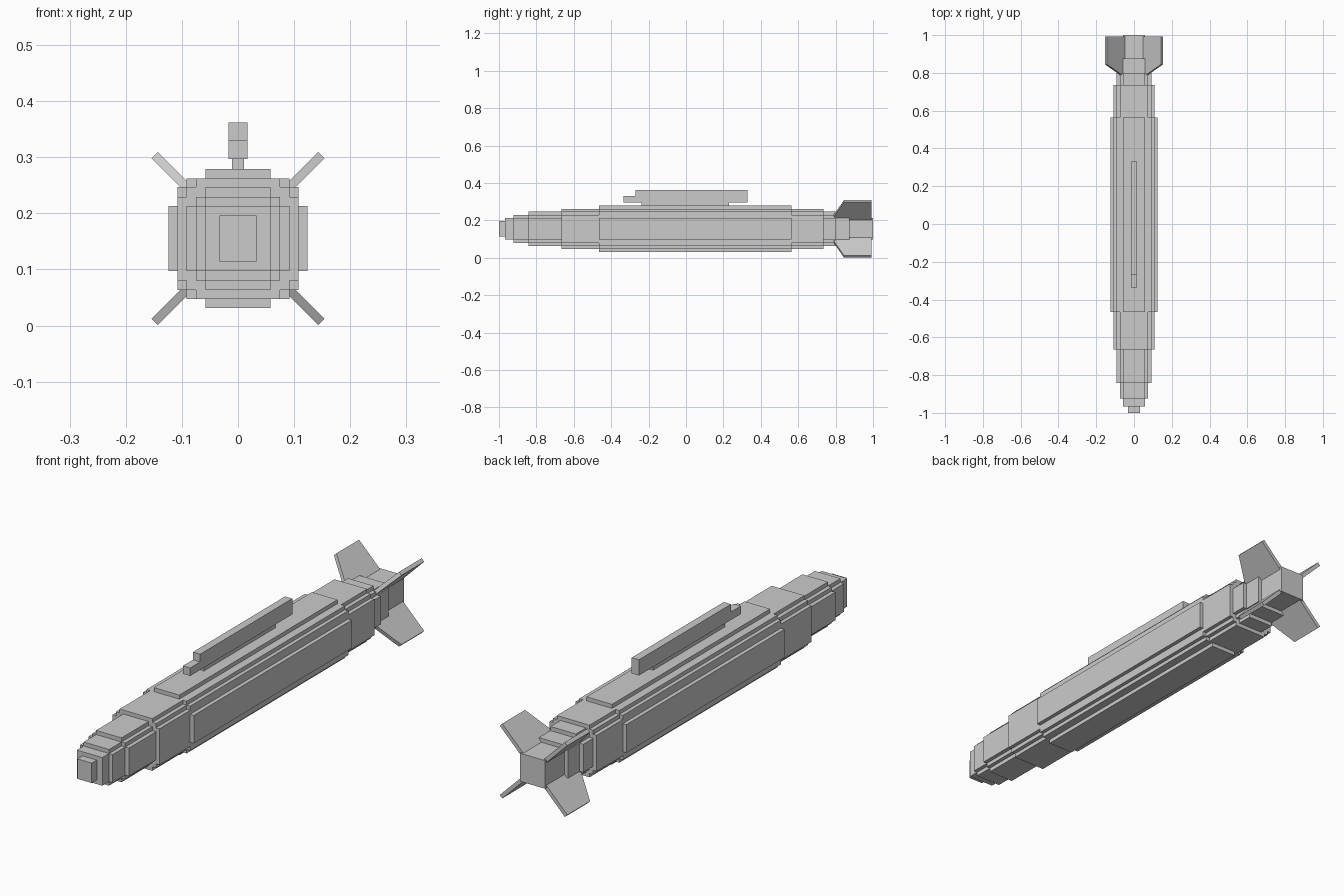
import bpy, bmesh
from math import radians
from mathutils import Matrix

if "Cube" in bpy.data.objects:
    bpy.data.objects.remove(bpy.data.objects["Cube"])

CZ = 0.155  # height of the body axis


def make_object(name, bm):
    bmesh.ops.recalc_face_normals(bm, faces=bm.faces)
    me = bpy.data.meshes.new(name)
    bm.to_mesh(me)
    bm.free()
    ob = bpy.data.objects.new(name, me)
    bpy.context.collection.objects.link(ob)
    return ob


def extrude(name, pts, vec, matrix=None):
    """Extrude a closed 3D outline along vec."""
    bm = bmesh.new()
    face = bm.faces.new([bm.verts.new(p) for p in pts])
    res = bmesh.ops.extrude_face_region(bm, geom=[face], use_keep_orig=True)
    top = [g for g in res["geom"] if isinstance(g, bmesh.types.BMVert)]
    bmesh.ops.translate(bm, verts=top, vec=vec)
    if matrix:
        bm.transform(matrix)
    return make_object(name, bm)


def stepped_section(name, steps, y0, y1):
    """Prism with a stepped outline; steps are (half width, half height)."""
    q = [steps[0]]
    for (w0, h0), (w1, h1) in zip(steps, steps[1:]):
        q += [(w1, h0), (w1, h1)]
    r = q[::-1]
    outline = (q + [(-x, z) for x, z in r] + [(-x, -z) for x, z in q]
               + [(x, -z) for x, z in r])
    return extrude(name, [(x, y0, z + CZ) for x, z in outline], (0, y1 - y0, 0))


# Body: stepped rings growing from the nose and shrinking to the tail
A, B, C, D, E = 0.058, 0.0745, 0.0915, 0.1075, 0.124
TIP = [(0.033, 0.041)]
R2 = [(A, A)]
R3 = [(B, A), (A, B)]
R4 = [(C, A), (B, B), (A, C)]
R5 = [(D, B), (C, C), (B, D)]
R6 = [(E, A), (D, C), (C, D), (A, E)]
sections = [
    ("nose_tip", TIP, -1.0, -0.967),
    ("nose_block", R2, -0.967, -0.923),
    ("nose_ring", R3, -0.923, -0.842),
    ("front_ring", R4, -0.842, -0.665),
    ("front_body", R5, -0.665, -0.465),
    ("main_body", R6, -0.465, 0.565),
    ("rear_body", R5, 0.565, 0.735),
    ("rear_ring", R4, 0.735, 0.80),
    ("tail_ring", R3, 0.80, 0.875),
    ("tail_block", R2, 0.875, 1.0),
]
for s in sections:
    stepped_section(*s)

# Tail fins: one swept profile (radius, y) turned to the four diagonals
T = 0.016
fin = [(0.07, 0.776), (0.21, 0.845), (0.21, 0.993), (0.07, 0.993)]
for i, side in enumerate(("upper_right", "upper_left", "lower_left", "lower_right")):
    turn = Matrix.Translation((0, 0, CZ)) @ Matrix.Rotation(radians(-45 - 90 * i), 4, 'Y')
    extrude("tail_fin_" + side, [(r, y, -T / 2) for r, y in fin], (0, 0, T), turn)

# Mounting rail on a thin stem above the body
W = 0.0165
rail = [(-0.335, 0.297), (0.33, 0.297), (0.33, 0.362), (-0.27, 0.362),
        (-0.27, 0.33), (-0.335, 0.33)]
extrude("mounting_rail", [(-W, y, z) for y, z in rail], (2 * W, 0, 0))
stem = [(-0.238, 0.279), (0.23, 0.279), (0.23, 0.297), (-0.238, 0.297)]
extrude("rail_stem", [(-0.011, y, z) for y, z in stem], (0.022, 0, 0))
